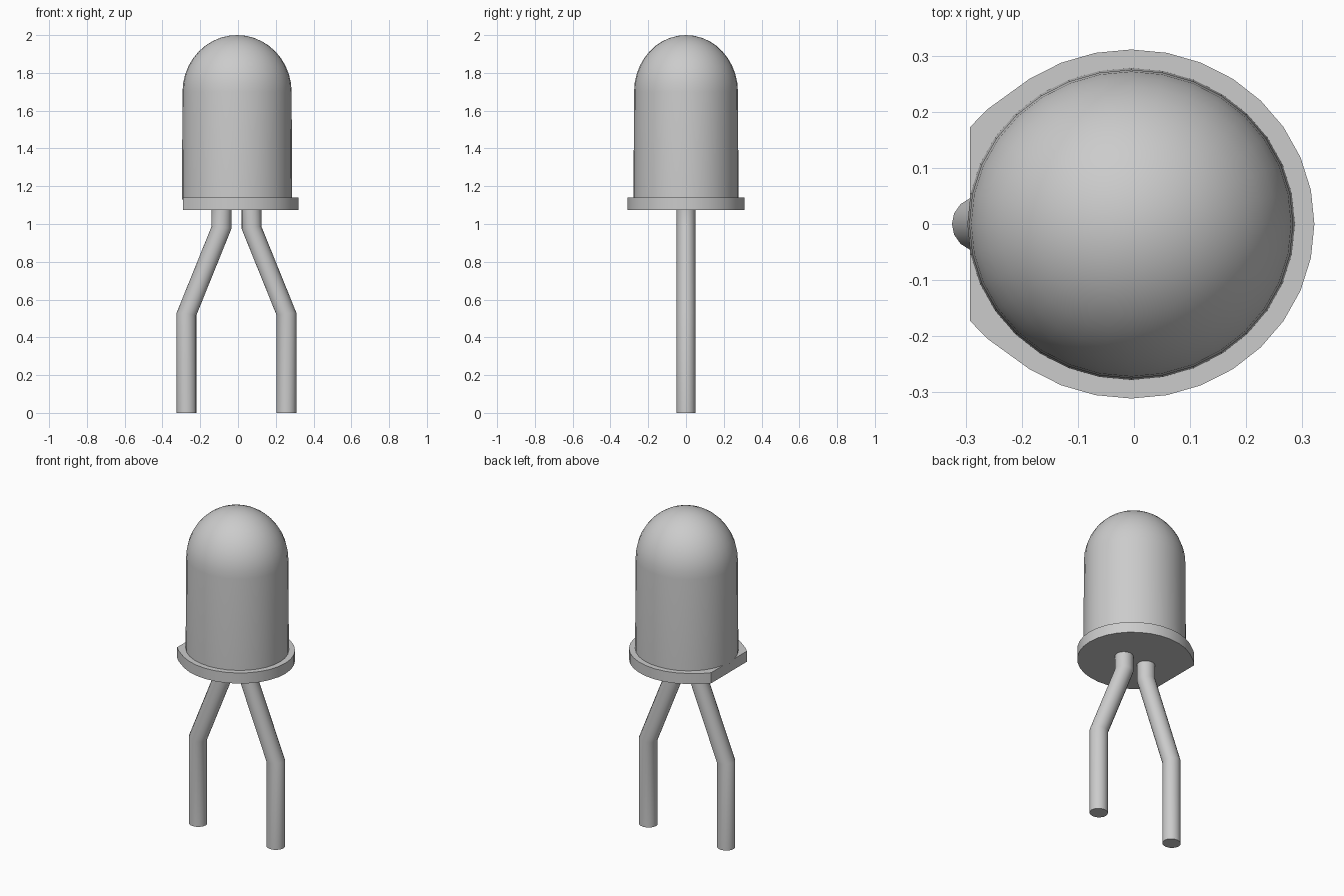
import bpy, bmesh, math

cube = bpy.data.objects.get("Cube")
if cube:
    bpy.data.objects.remove(cube, do_unlink=True)

CX = -0.005      # axis of the bulb
OVAL = 1.05      # the cross-section is slightly wider in x than in y

grey = bpy.data.materials.new("plain grey")
grey.use_nodes = True
grey.diffuse_color = (0.6, 0.6, 0.6, 1)
grey.node_tree.nodes["Principled BSDF"].inputs["Base Color"].default_value = (0.6, 0.6, 0.6, 1)


def ring(r, z, sides, cx):
    """Horizontal oval of points with y radius r."""
    return [(cx + OVAL * r * math.cos(math.tau * i / sides),
             r * math.sin(math.tau * i / sides), z) for i in range(sides)]


def loft(name, rings, apex=None):
    """Skin a stack of rings, closing the top with a cap or an apex point."""
    bm = bmesh.new()
    loops = [[bm.verts.new(p) for p in pts] for pts in rings]
    n = len(loops[0])
    for low, high in zip(loops, loops[1:]):
        for i in range(n):
            j = (i + 1) % n
            bm.faces.new((low[i], low[j], high[j], high[i]))
    bm.faces.new(loops[0][::-1])
    if apex:
        tip = bm.verts.new(apex)
        for i in range(n):
            bm.faces.new((loops[-1][i], loops[-1][(i + 1) % n], tip))
    else:
        bm.faces.new(loops[-1])
    bmesh.ops.recalc_face_normals(bm, faces=bm.faces)
    mesh = bpy.data.meshes.new(name)
    bm.to_mesh(mesh)
    bm.free()
    mesh.materials.append(grey)
    obj = bpy.data.objects.new(name, mesh)
    bpy.context.collection.objects.link(obj)
    bpy.ops.object.select_all(action='DESELECT')
    obj.select_set(True)
    bpy.context.view_layer.objects.active = obj
    bpy.ops.object.shade_smooth_by_angle(angle=math.radians(35))
    return obj


# Bulb: a barely tapered cylinder with a domed end
SIDES, STEPS = 32, 10
DOME_Z, DOME_H, DOME_R = 1.70, 0.30, 0.275
bulb = [ring(0.278, 1.13, SIDES, CX)]
for k in range(STEPS):
    a = math.pi / 2 * k / STEPS
    bulb.append(ring(DOME_R * math.cos(a), DOME_Z + DOME_H * math.sin(a), SIDES, CX))
loft("bulb", bulb, (CX, 0, DOME_Z + DOME_H))


# Rim: a thin disc with a flat on its right side
def rim_ring(z):
    pts = ring(0.311, z, SIDES, CX)
    for i, (x, y, _) in enumerate(pts):
        if abs(i - SIDES // 2) <= 3:
            pts[i] = (-0.292, y, z)
        elif abs(i - SIDES // 2) == 4:
            pts[i] = (-0.262, math.copysign(0.204, y), z)
    return pts


loft("rim", [rim_ring(1.075), rim_ring(1.14)])

# Legs: round wires with two bends, splayed to either side
for name, side in (("left_leg", 1), ("right_leg", -1)):
    rings = []
    for offset, z, tilt in ((0.264, 0, 0), (0.264, 0.525, 0.12),
                            (0.079, 0.982, 0.12), (0.079, 1.09, 0)):
        cx = -0.008 + side * offset
        rings.append([(x, y, h + tilt * side * (x - cx))
                      for x, y, h in ring(0.05, z, 16, cx)])
    loft(name, rings)
